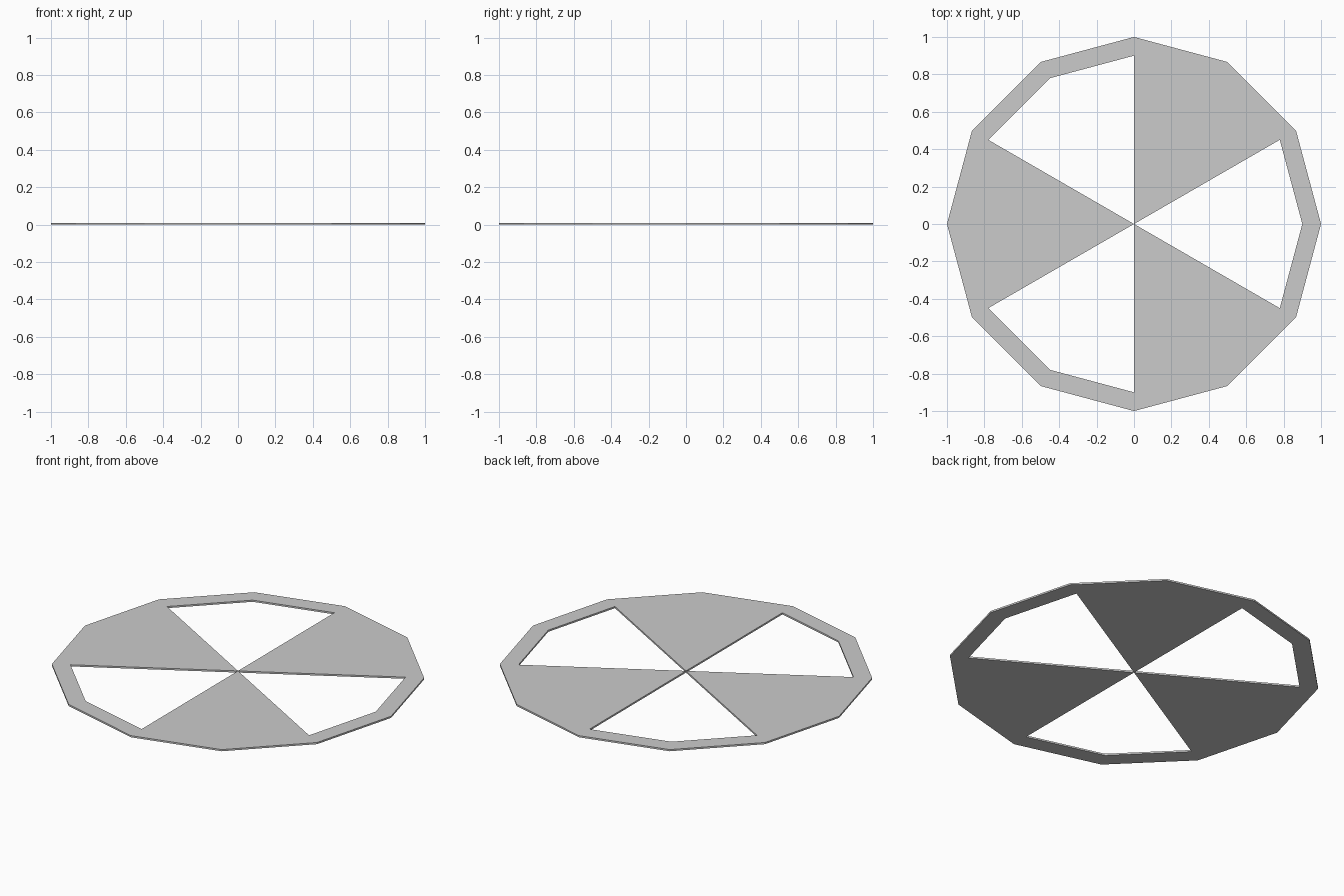
import bpy, bmesh
from math import sin, cos, radians

if "Cube" in bpy.data.objects:
    bpy.data.objects.remove(bpy.data.objects["Cube"])

SIDES, RIM, INNER, THICK = 12, 1.0, 0.9, 0.01


def ring(bm, radius):
    step = 360 / SIDES
    return [bm.verts.new((radius * cos(radians(i * step)),
                          radius * sin(radians(i * step)), 0)) for i in range(SIDES)]


bm = bmesh.new()
outer, inner = ring(bm, RIM), ring(bm, INNER)

# Rim band
for i in range(SIDES):
    j = (i + 1) % SIDES
    bm.faces.new((inner[i], outer[i], outer[j], inner[j]))

# Three solid wedges, each with its own tip at the centre
for start in (1, 5, 9):
    tip = bm.verts.new((0, 0, 0))
    for i in (start, start + 1):
        bm.faces.new((tip, inner[i], inner[(i + 1) % SIDES]))

bm.normal_update()
mesh = bpy.data.meshes.new("wedge_disc")
bm.to_mesh(mesh)
bm.free()
disc = bpy.data.objects.new("wedge_disc", mesh)
bpy.context.collection.objects.link(disc)

# Plate thickness, growing upward from z = 0
solid = disc.modifiers.new("thickness", 'SOLIDIFY')
solid.thickness = THICK
solid.offset = 1
